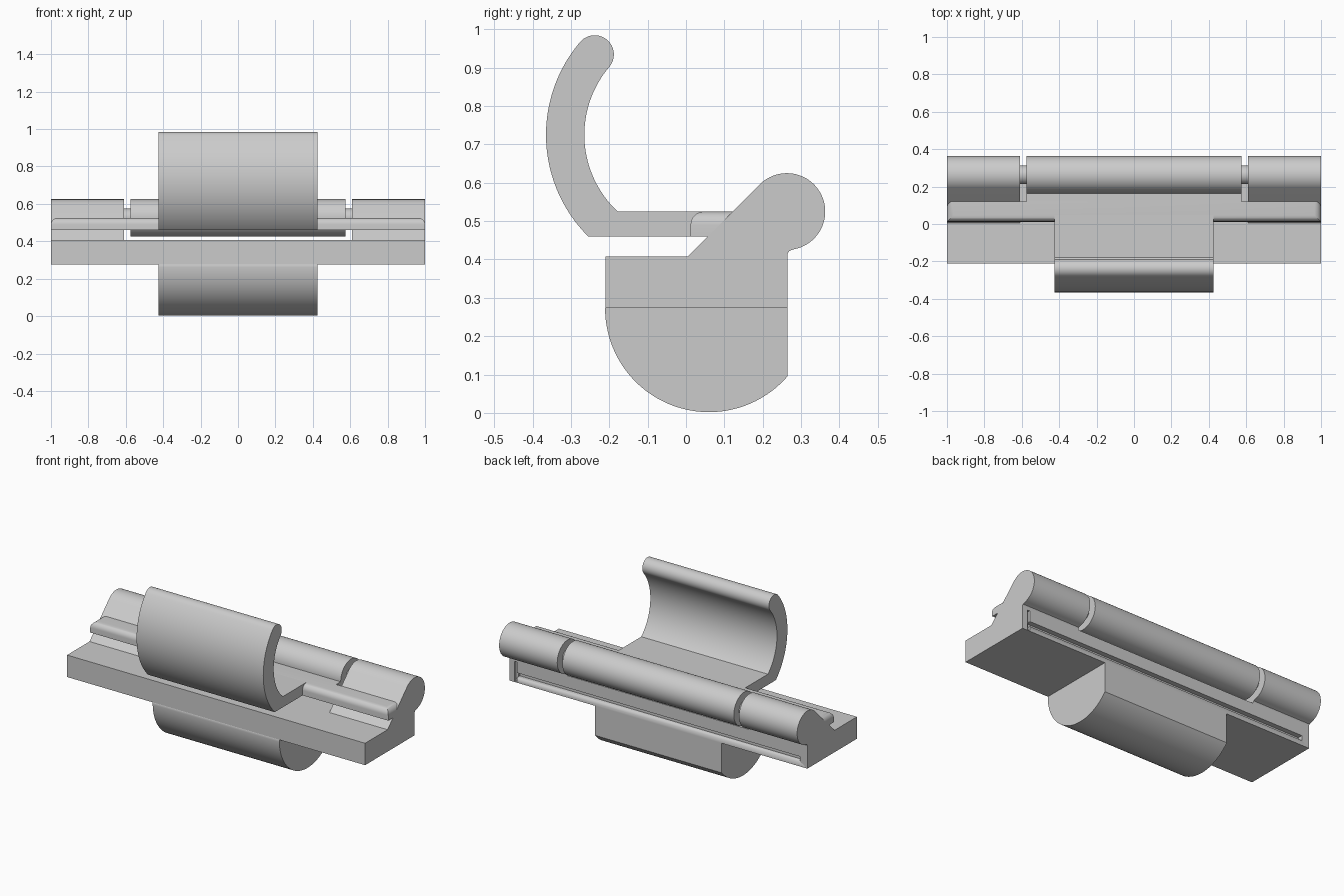
import bpy, bmesh
from math import radians, cos, sin

if "Cube" in bpy.data.objects:
    bpy.data.objects.remove(bpy.data.objects["Cube"])

grey = bpy.data.materials.new("plain_grey")
grey.use_nodes = True
grey.diffuse_color = (0.6, 0.6, 0.6, 1)
grey.node_tree.nodes["Principled BSDF"].inputs["Base Color"].default_value = (0.6, 0.6, 0.6, 1)


def arc(cy, cz, r, start, end, n=40):
    """Points (y, z) along an arc given in degrees."""
    angles = [radians(start + (end - start) * i / n) for i in range(n + 1)]
    return [(cy + r * cos(a), cz + r * sin(a)) for a in angles]


def finish(obj):
    bpy.ops.object.select_all(action="DESELECT")
    obj.select_set(True)
    bpy.context.view_layer.objects.active = obj
    bpy.ops.object.shade_smooth_by_angle(angle=radians(30))


def prism(name, profile, x0, x1, round_top=0):
    """Extrude a (y, z) profile from x0 to x1, optionally rounding front and end top edges."""
    bm = bmesh.new()
    face = bm.faces.new([bm.verts.new((x0, y, z)) for y, z in profile])
    ext = bmesh.ops.extrude_face_region(bm, geom=[face])
    moved = [v for v in ext["geom"] if isinstance(v, bmesh.types.BMVert)]
    bmesh.ops.translate(bm, verts=moved, vec=(x1 - x0, 0, 0))
    bmesh.ops.recalc_face_normals(bm, faces=bm.faces[:])
    if round_top:
        top = max(z for _, z in profile)
        back = max(y for y, _ in profile)
        edges = [e for e in bm.edges if all(v.co.z > top - 1e-4 for v in e.verts)
                 and not all(v.co.y > back - 1e-4 for v in e.verts)]
        bmesh.ops.bevel(bm, geom=edges, offset=round_top, segments=8,
                        profile=0.5, affect="EDGES")
    mesh = bpy.data.meshes.new(name)
    bm.to_mesh(mesh)
    bm.free()
    mesh.materials.append(grey)
    obj = bpy.data.objects.new(name, mesh)
    bpy.context.collection.objects.link(obj)
    finish(obj)
    return obj


def rect(y0, y1, z0, z1):
    return [(y0, z0), (y1, z0), (y1, z1), (y0, z1)]


FRONT, BACK, LOW, TOP = -0.21, 0.265, 0.275, 0.408
PIVOT = (0.263, 0.525)
PLATE = (0.46, 0.525)

# Base slab with a long slot and an end notch in its back
base = prism("base_slab", rect(FRONT, BACK, LOW, TOP), -1, 1)
cutters = [
    prism("slot_cutter", rect(0.235, 0.3, 0.305, 0.335), -0.95, 0.95),
    prism("notch_cutter", rect(0.25, 0.3, 0.28, 0.4), 0.95, 0.965),
]
for cutter in cutters:
    mod = base.modifiers.new(cutter.name, "BOOLEAN")
    mod.operation = "DIFFERENCE"
    mod.object = cutter
    mod.solver = "EXACT"
    cutter.hide_render = True
    cutter.hide_viewport = True
    cutter.display_type = "WIRE"

# Half-round belly, cut flat at the back
belly = arc(0.06, LOW - 0.002, 0.271, 180, 319.2, 56)
prism("rounded_belly", [(BACK, LOW), (FRONT, LOW)] + belly, -0.425, 0.425)

# Sloped end blocks with their hinge barrels, and the pins
block = ([(BACK, TOP), (0.005, TOP)] + arc(*PIVOT, 0.1, 135, -80, 48)
         + [(0.269, 0.422), (BACK, 0.415)])
for side, label in ((-1, "right"), (1, "left")):
    prism(label + "_end_block", block, side * 0.61, side)
    prism(label + "_hinge_pin", arc(*PIVOT, 0.05, 0, 354, 59), side * 0.56, side * 0.63)

# Lid leaf with the middle hinge barrel
leaf = [(0.12, PLATE[0]), (0.12, PLATE[1])] + arc(*PIVOT, 0.1, 180, -139.5, 60)
prism("lid_leaf", leaf, -0.575, 0.575)

# Cross bar with rounded upper edges
prism("cross_bar", rect(0.012, 0.12, *PLATE), -1, 1, round_top=0.035)

# Lid plate curling up into the hook
HOOK = (0.009, 0.725)
tip = (HOOK[0] + 0.324 * cos(radians(139.7)), HOOK[1] + 0.324 * sin(radians(139.7)))
hook = ([(0.07, PLATE[1]), (0.07, PLATE[0])]
        + arc(*HOOK, 0.374, 225.1, 139.7, 48)
        + arc(*tip, 0.05, 139.7, -40.3, 24)[1:-1]
        + arc(*HOOK, 0.274, 139.7, 226.9, 48))
prism("lid_plate_and_hook", hook, -0.425, 0.425)
